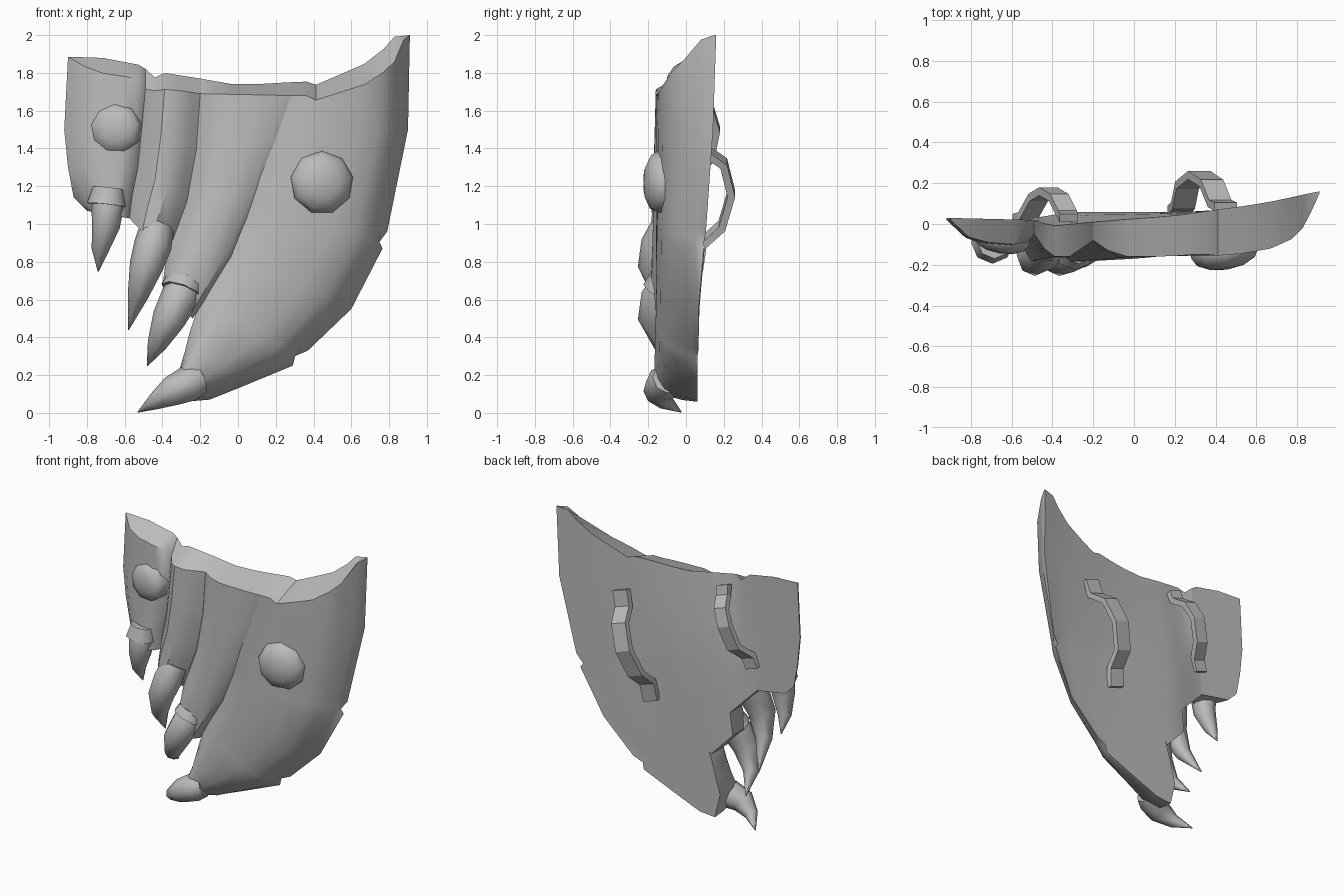
import bpy, bmesh, math
from mathutils import Vector, Matrix

if "Cube" in bpy.data.objects:
    bpy.data.objects.remove(bpy.data.objects["Cube"])

GREY = (0.5, 0.5, 0.5, 1)
metal = bpy.data.materials.new("plain grey")
metal.use_nodes = True
metal.diffuse_color = GREY
metal.node_tree.nodes["Principled BSDF"].inputs["Base Color"].default_value = GREY


def finish(name, bm, angle):
    """Turn a bmesh into a named, shaded object."""
    bmesh.ops.recalc_face_normals(bm, faces=bm.faces)
    mesh = bpy.data.meshes.new(name)
    bm.to_mesh(mesh)
    bm.free()
    mesh.materials.append(metal)
    obj = bpy.data.objects.new(name, mesh)
    bpy.context.collection.objects.link(obj)
    bpy.ops.object.select_all(action='DESELECT')
    obj.select_set(True)
    bpy.context.view_layer.objects.active = obj
    bpy.ops.object.shade_smooth_by_angle(angle=math.radians(angle))


def interp(points, x):
    """Piecewise linear lookup in a list of (x, value)."""
    if x <= points[0][0]:
        return points[0][1]
    for (x0, v0), (x1, v1) in zip(points, points[1:]):
        if x <= x1:
            return v0 + (v1 - v0) * (x - x0) / (x1 - x0)
    return points[-1][1]


def skin(name, rings, angle):
    """Join equal closed rings of points into a capped solid."""
    bm = bmesh.new()
    rows = [[bm.verts.new(p) for p in ring] for ring in rings]
    count = len(rows[0])
    for a, b in zip(rows, rows[1:]):
        for i in range(count):
            j = (i + 1) % count
            bm.faces.new((a[i], a[j], b[j], b[i]))
    bm.faces.new(rows[0])
    bm.faces.new(rows[-1])
    finish(name, bm, angle)


# Upper rim heights along the front and back edges, and the back surface
FRONT_RIM = [(-.9, 1.885), (-.76, 1.805), (-.53, 1.77), (-.48, 1.7), (-.37, 1.715),
             (-.2, 1.69), (.28, 1.68), (.36, 1.68), (.41, 1.655), (.69, 1.745),
             (.82, 1.84), (.88, 1.98), (.91, 2)]
BACK_RIM = [(-.9, 1.885), (-.72, 1.88), (-.51, 1.84), (-.44, 1.775), (-.39, 1.8),
            (-.2, 1.77), (0, 1.735), (.36, 1.755), (.4, 1.73), (.47, 1.77),
            (.61, 1.81), (.75, 1.9), (.82, 1.99), (.91, 2)]
BACK = [(-.92, .03), (-.5, .02), (-.4, -.01), (-.2, .01), (.2, .04), (.6, .1), (.91, .16)]
LOWER_BACK = [(-.92, .03), (-.55, .02), (-.3, .06)]


def back_depth(x, z):
    y = interp(BACK, x)
    if x > .4:
        y -= .03 * (2 - z) * min((x - .4) / .3, 1)
    low = max(y, interp(LOWER_BACK, x))
    return y + (low - y) * min(max((1.75 - z) / .5, 0), 1)


def finger(name, left, right, profile, walls, nicks={}):
    """Plate between two edge lines; profile holds (across, top depth, bottom depth),
    walls the rows where the left and right sides become exposed,
    nicks shift single rows of the right edge."""
    bm = bmesh.new()
    front, back = [], []
    last = len(left) - 1
    for r, (a, b) in enumerate(zip(left, right)):
        front.append([])
        back.append([])
        for t, top, low in profile:
            x = a[0] + (b[0] - a[0]) * t
            z = a[1] + (b[1] - a[1]) * t
            if t == 1 and r in nicks:
                x, z = x + nicks[r][0], z + nicks[r][1]
            zf, zb = (z, z) if r else (interp(FRONT_RIM, x), interp(BACK_RIM, x))
            yb = back_depth(x, zb)
            yf = min(top + (low - top) * r / last, yb - .005)
            front[-1].append(bm.verts.new((x, yf, zf)))
            back[-1].append(bm.verts.new((x, yb, zb)))
    cols = len(profile) - 1
    for r in range(last):
        for grid in (front, back):
            for c in range(cols):
                bm.faces.new((grid[r][c], grid[r][c + 1], grid[r + 1][c + 1], grid[r + 1][c]))
        for c, start in zip((0, cols), walls):
            if r >= start:
                bm.faces.new((front[r][c], front[r + 1][c], back[r + 1][c], back[r][c]))
    for r in (0, last):
        for c in range(cols):
            bm.faces.new((front[r][c], front[r][c + 1], back[r][c + 1], back[r][c]))
    finish(name, bm, 38)


# Lines shared by neighbouring fingers
outer = [(-.9, 1.885), (-.92, 1.5), (-.9, 1.3), (-.87, 1.14), (-.8, 1.07)]
groove_one = [(-.49, 1.72), (-.51, 1.5), (-.53, 1.3), (-.56, 1.15), (-.575, 1.03)]
groove_two = [(-.2, 1.69), (-.22, 1.4), (-.27, 1.12), (-.34, .93), (-.38, .83)]
groove_three = [(.28, 1.68), (.2, 1.45), (.1, 1.15), (-.03, .83), (-.17, .6), (-.24, .5)]

finger("outer_finger", outer, groove_one,
       [(0, .02, .02), (.22, -.065, -.065), (.45, -.09, -.12), (.75, -.1, -.13),
        (.91, -.09, -.1), (1, -.05, -.05)], (0, 4))
finger("second_finger", groove_one, groove_two,
       [(0, -.05, -.05), (.17, -.12, -.12), (.35, -.16, -.18), (.6, -.16, -.19),
        (.85, -.11, -.14), (1, -.08, -.08)], (4, 4))
finger("third_finger", groove_two + [(-.4, .67)], groove_three,
       [(0, -.08, -.07), (.15, -.13, -.14), (.35, -.16, -.19), (.65, -.16, -.19),
        (.9, -.155, -.16), (1, -.15, -.09)], (4, 5))
# The broad finger tucks slightly under its neighbour
thumb_left = groove_three[:2] + [(x - .025, z) for x, z in [
    (.1, 1.15), (.075, 1.09), (.05, 1.03), (-.03, .83), (-.13, .66), (-.16, .62), (-.18, .58)]]
thumb_left += [(-.255, .43), (-.28, .33), (-.31, .23)]
thumb_right = [(.91, 2), (.9, 1.5), (.79, .96), (.78, .91), (.765, .87), (.6, .55), (.37, .33),
               (.33, .29), (.29, .25), (0, .13), (-.15, .07), (-.27, .06)]
finger("broad_finger", thumb_left, thumb_right,
       [(0, -.15, -.07), (.13, -.15, -.14), (.21, -.155, -.16), (.4, -.145, -.17), (.62, -.12, -.15),
        (.78, -.075, -.12), (.87, -.02, -.07), (.95, .08, -.02), (1, .15, .05)],
       (7, 0), {3: (-.035, -.01), 7: (-.03, .01)})


def tube(name, path, sides=8):
    """Round tapering horn along (x, y, z, radius) points."""
    spine = [Vector(p[:3]) for p in path]
    rings = []
    for i, p in enumerate(path):
        ahead = spine[min(i + 1, len(spine) - 1)] - spine[max(i - 1, 0)]
        side = ahead.cross(Vector((0, 1, 0))).normalized()
        out = side.cross(ahead).normalized()
        rings.append([spine[i] + p[3] * (side * math.cos(k * math.tau / sides)
                                         + out * math.sin(k * math.tau / sides))
                      for k in range(sides)])
    skin(name, rings, 50)


# Claws hook outward, then back behind the plate
claws = {
    "outer": [(-.69, -.085, 1.14, .08), (-.69, -.1, 1.09, .085), (-.7, -.1, .99, .075),
              (-.73, -.07, .86, .045), (-.74, -.015, .75, .003)],
    "second": [(-.43, -.1, .98, .09), (-.45, -.14, .89, .1), (-.485, -.165, .78, .09),
               (-.53, -.12, .62, .055), (-.58, .01, .44, .003)],
    "third": [(-.28, -.1, .68, .09), (-.31, -.14, .61, .1), (-.365, -.165, .5, .09),
              (-.43, -.12, .36, .052), (-.48, .01, .25, .003)],
    "broad": [(-.2, -.1, .18, .08), (-.26, -.12, .155, .095), (-.35, -.145, .115, .08),
              (-.44, -.11, .06, .045), (-.53, -.025, .004, .003)],
}
for name, path in claws.items():
    tube(name + "_claw", path)

# Raised cuffs where two of the claws leave their fingers
tube("outer_cuff", [(-.685, -.085, 1.19, .085), (-.695, -.09, 1.1, .105)])
tube("third_cuff", [(-.28, -.1, .7, .1), (-.3, -.12, .645, .112)])


# Domed studs, turned to follow the plate
def stud(name, place, radius, depth, turn):
    bm = bmesh.new()
    bmesh.ops.create_uvsphere(bm, u_segments=9, v_segments=6, radius=1)
    bmesh.ops.delete(bm, geom=[v for v in bm.verts if v.co.z < -.1], context='VERTS')
    spin = Matrix.Rotation(math.radians(turn), 3, 'Z')
    for v in bm.verts:
        x, y, z = v.co
        v.co = Vector(place) + spin @ Vector((x * radius, -z * depth, y * radius))
    # short skirt sinking into the plate
    rim = [e for e in bm.edges if e.is_boundary]
    skirt = bmesh.ops.extrude_edge_only(bm, edges=rim)["geom"]
    for v in skirt:
        if isinstance(v, bmesh.types.BMVert):
            v.co += spin @ Vector((0, .05, 0))
    finish(name, bm, 60)


stud("small_stud", (-.65, -.085, 1.505), .138, .06, -9)
stud("large_stud", (.445, -.145, 1.22), .168, .08, 9)


# Grips on the back, bent from flat bar
def grip(name, points, width):
    spine = [Vector(p) for p in points]
    across = Vector((width / 2, 0, -width / 6))
    rings = []
    for i, p in enumerate(spine):
        ahead = spine[min(i + 1, len(spine) - 1)] - spine[max(i - 1, 0)]
        thick = ahead.cross(across).normalized() * .02
        rings.append([p - across - thick, p + across - thick,
                      p + across + thick, p - across + thick])
    skin(name, rings, 20)


grip("large_grip", [(.45, .085, 1.5), (.42, .1, 1.39), (.38, .2, 1.32), (.32, .24, 1.16),
                    (.26, .19, .99), (.24, .09, .9), (.22, .07, .77)], .11)
grip("small_grip", [(-.32, .03, 1.72), (-.33, .05, 1.65), (-.37, .13, 1.6), (-.42, .16, 1.5),
                    (-.47, .13, 1.35), (-.52, .04, 1.27), (-.55, .03, 1.19)], .09)
